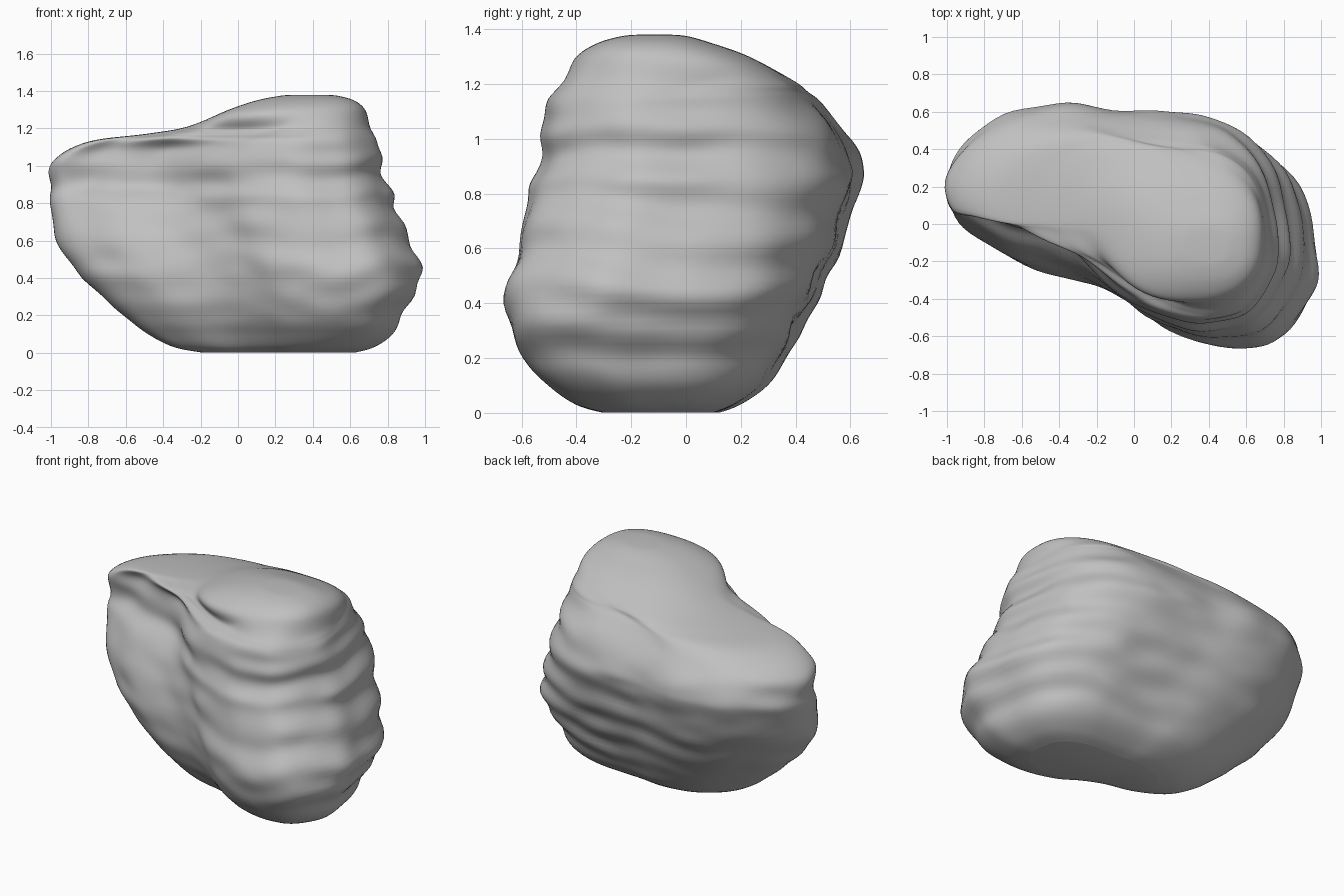
import bpy
import bmesh
import math
from mathutils import Vector, noise

SEGMENTS = 112
STEPS = 7

# Remove the default cube
default_cube = bpy.data.objects.get("Cube")
if default_cube:
    bpy.data.objects.remove(default_cube, do_unlink=True)

# Kidney-shaped plan outline, counter-clockwise
PLAN = [
    (-1, .2), (-.96, .03), (-.8, -.1), (-.6, -.2), (-.3, -.28), (-.05, -.41),
    (.15, -.56), (.4, -.65), (.6, -.66), (.8, -.6), (.95, -.4), (1, -.2),
    (.9, .1), (.7, .35), (.5, .51), (.3, .54), (0, .6), (-.3, .66),
    (-.65, .59), (-.9, .4),
]

# Height, then left-right and front-back limits of each slice
SLICES = [
    (0, -.18, .62, -.3, .12), (.03, -.34, .73, -.4, .2),
    (.1, -.48, .83, -.5, .3), (.2, -.61, .88, -.59, .37),
    (.4, -.83, .98, -.66, .48), (.6, -.97, .92, -.61, .57),
    (.8, -1, .84, -.57, .63), (.9, -1, .8, -.53, .65),
    (1.03, -.99, .77, -.52, .58), (1.13, -.8, .75, -.51, .5),
    (1.17, -.5, .73, -.49, .45), (1.21, -.27, .71, -.46, .4),
    (1.3, -.05, .68, -.4, .23), (1.35, .1, .62, -.32, .09),
    (1.375, .23, .53, -.23, 0), (1.38, .3, .46, -.16, -.07),
]


def spline(points, position, closed=False):
    """Catmull-Rom point at a fractional index."""
    count = len(points)
    index = int(math.floor(position))
    t = position - index

    def pick(i):
        i = i % count if closed else min(max(i, 0), count - 1)
        return Vector(points[i])

    a, b, c, d = (pick(index + k) for k in (-1, 0, 1, 2))
    tangent_b, tangent_c = (c - a) / 2, (d - b) / 2
    return (b + tangent_b * t + (3 * (c - b) - 2 * tangent_b - tangent_c) * t ** 2
            + (2 * (b - c) + tangent_b + tangent_c) * t ** 3)


def fade(value, low, high):
    t = min(max((value - low) / (high - low), 0), 1)
    return t * t * (3 - 2 * t)


def plan_at(point, z):
    """Unit outline at a height: round dome on top, full back corner, sloping front."""
    u, v = point.x, point.y / .66
    angle = math.atan2(v, u)
    c, s = math.cos(angle), math.sin(angle)
    radius = (abs(c) ** 2.5 + abs(s) ** 2.5) ** -.4
    corner = .8 * max(0, math.cos(angle - math.radians(42))) ** 2
    blend = max(corner, fade(z, 1.08, 1.3))
    v += .24 * fade(-u, 0, .4) * fade(-v, -.1, .25) * fade(z, .6, 1.08)
    return Vector((u, v)).lerp(Vector((c, s)) * radius, blend)


def layered_relief(point):
    """Outward offset: rock strata, strongest on one end, with chipped pits."""
    x, y, z = point
    mask = fade(z, .1, .3) * (1 - fade(z, 1, 1.2))
    warp = noise.noise(Vector((x * 2, y * 2, z))) * .12
    strata = math.sin(math.tau * (z + warp - .4) / .19)
    strength = .004 + .009 * fade(x + y * .5, -.2, .7)
    chips = noise.noise(Vector((x * 5, y * 5, z * 10))) * .014
    return mask * (strata * strength + chips)


# Stack the plan outline into slices
outline = [spline(PLAN, i * len(PLAN) / SEGMENTS, True) for i in range(SEGMENTS)]
bm = bmesh.new()
rings = []
for row in range((len(SLICES) - 1) * STEPS + 1):
    z, left, right, front, back = spline(SLICES, row / STEPS)
    loop = []
    for point in outline:
        u, v = plan_at(point, z)
        x = (left + right + (right - left) * u) / 2
        y = (front + back + (back - front) * v) / 2
        loop.append(Vector((x, y, z)))
    ring = []
    for i, p in enumerate(loop):
        along = loop[(i + 1) % SEGMENTS] - loop[i - 1]
        outward = Vector((along.y, -along.x, 0)).normalized()
        ring.append(bm.verts.new(p + outward * layered_relief(p)))
    rings.append(ring)

# Skin the slices and close both ends
for lower, upper in zip(rings, rings[1:]):
    for i in range(SEGMENTS):
        j = (i + 1) % SEGMENTS
        bm.faces.new((lower[i], lower[j], upper[j], upper[i]))
bm.faces.new(list(reversed(rings[0])))
bm.faces.new(rings[-1])
bmesh.ops.recalc_face_normals(bm, faces=bm.faces)

mesh = bpy.data.meshes.new("boulder")
bm.to_mesh(mesh)
bm.free()
boulder = bpy.data.objects.new("boulder", mesh)
bpy.context.collection.objects.link(boulder)

# Plain stone grey
stone = bpy.data.materials.new("stone_grey")
stone.use_nodes = True
grey = (.53, .53, .53, 1)
stone.diffuse_color = grey
stone.node_tree.nodes["Principled BSDF"].inputs["Base Color"].default_value = grey
mesh.materials.append(stone)

# Soften the slices and shade smoothly
relax = boulder.modifiers.new("soften", 'SMOOTH')
relax.factor = .5
relax.iterations = 4
for face in mesh.polygons:
    face.use_smooth = True
